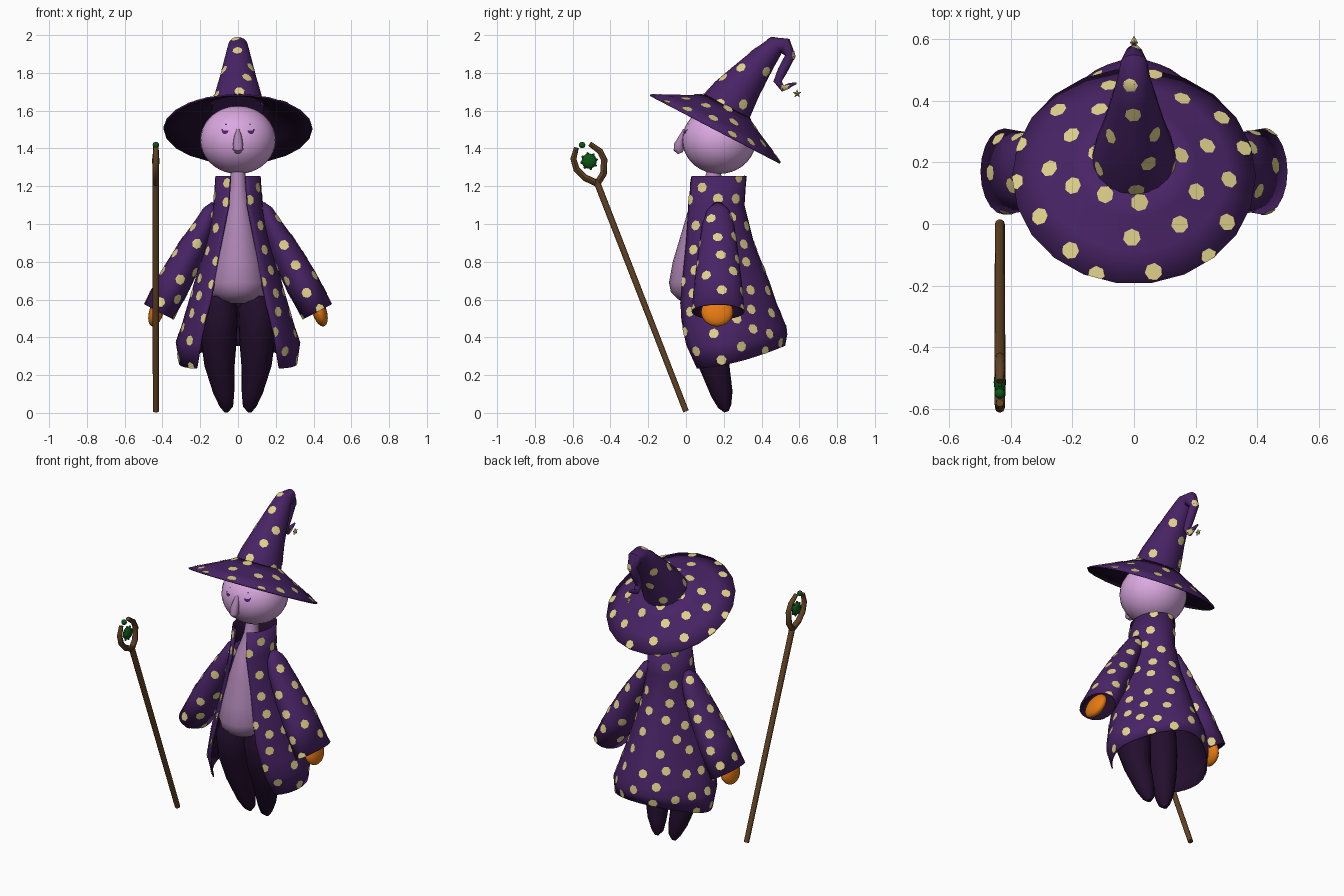
import bpy, bmesh, math, random
from mathutils import Vector, Matrix
from mathutils.bvhtree import BVHTree

if "Cube" in bpy.data.objects:
    bpy.data.objects.remove(bpy.data.objects["Cube"])

random.seed(4)
X, Y, Z = Vector((1, 0, 0)), Vector((0, 1, 0)), Vector((0, 0, 1))


def mat(name, r, g, b):
    m = bpy.data.materials.new(name)
    lin = lambda c: c / 255 / 12.92 if c < 10 else ((c / 255 + 0.055) / 1.055) ** 2.4
    m.diffuse_color = (lin(r), lin(g), lin(b), 1)
    m.use_nodes = True
    m.node_tree.nodes["Principled BSDF"].inputs["Base Color"].default_value = m.diffuse_color
    return m


PURPLE = mat("purple_cloth", 72, 35, 101)
CREAM = mat("cream", 225, 210, 140)
DARK = mat("dark_purple", 35, 14, 45)
PINK = mat("lilac_skin", 218, 168, 224)
MAUVE = mat("mauve", 172, 132, 178)
ORANGE = mat("orange", 230, 122, 18)
BROWN = mat("brown_wood", 97, 66, 36)
GREEN = mat("green", 12, 85, 22)


def finish(name, bm, *mats, angle=45):
    me = bpy.data.meshes.new(name)
    bm.to_mesh(me)
    bm.free()
    ob = bpy.data.objects.new(name, me)
    bpy.context.collection.objects.link(ob)
    for m in mats:
        me.materials.append(m)
    bpy.ops.object.select_all(action='DESELECT')
    ob.select_set(True)
    bpy.context.view_layer.objects.active = ob
    bpy.ops.object.shade_smooth_by_angle(angle=math.radians(angle))
    return ob


def grid(name, rows, *mats, closed=True, caps=True):
    """Skin a list of point rows."""
    bm = bmesh.new()
    vs = [[bm.verts.new(p) for p in r] for r in rows]
    n = len(vs[0])
    for a, b in zip(vs, vs[1:]):
        for j in range(n if closed else n - 1):
            k = (j + 1) % n
            bm.faces.new((a[j], a[k], b[k], b[j]))
    if caps:
        bm.faces.new(vs[0][::-1])
        bm.faces.new(vs[-1])
    return finish(name, bm, *mats)


def tube(name, pts, ref, *mats, sides=20, caps=True):
    """Elliptical tube; each point is x, y, z, radius along ref, other radius."""
    cs = [Vector(p[:3]) for p in pts]
    rows = []
    for i, p in enumerate(pts):
        t = (cs[min(i + 1, len(cs) - 1)] - cs[max(i - 1, 0)]).normalized()
        b = t.cross(ref).normalized()
        rows.append([cs[i] + ref * p[3] * math.cos(a) + b * p[-1] * math.sin(a)
                     for a in (2 * math.pi * j / sides for j in range(sides))])
    return grid(name, rows, *mats, caps=caps)


def ball(name, c, r, m, rot=0, seg=20):
    bm = bmesh.new()
    M = Matrix.Translation(c) @ Matrix.Rotation(rot, 4, 'Y') @ Matrix.Diagonal((*r, 1))
    bmesh.ops.create_uvsphere(bm, u_segments=seg, v_segments=seg * 2 // 3, radius=1, matrix=M)
    return finish(name, bm, m)


def tree(ob):
    return BVHTree.FromPolygons([v.co for v in ob.data.vertices],
                                [p.vertices for p in ob.data.polygons])


def patch(bm, bvh, c, n, outline, lift=0.003):
    """Thin painted patch wrapped on a surface."""
    u = Z.cross(n).normalized()
    v = n.cross(u)

    def snap(p):
        loc, nor, _, _ = bvh.find_nearest(p)
        return bm.verts.new(loc + nor * lift)
    mid = snap(c)
    vs = [snap(c + u * a + v * b) for a, b in outline]
    for j in range(len(vs)):
        bm.faces.new((mid, vs[j], vs[(j + 1) % len(vs)]))


def circle(r, n, a0=0.0, a1=2 * math.pi):
    return [(r * math.cos(a0 + (a1 - a0) * j / n), r * math.sin(a0 + (a1 - a0) * j / n))
            for j in range(n)]


def spots(ob, gap=0.098, r=0.028):
    """Evenly scattered cream dots."""
    bvh, me, kept, bm = tree(ob), ob.data, [], bmesh.new()
    polys = [p for p in me.polygons if len(p.vertices) == 4]
    for p in random.choices(polys, [p.area for p in polys], k=1800):
        a, b, c, d = [me.vertices[i].co for i in p.vertices]
        s = random.random()
        q = a.lerp(b, s).lerp(d.lerp(c, s), random.random())
        if all((q - k).length > gap for k in kept):
            kept.append(q)
            turn = random.random()
            patch(bm, bvh, q, p.normal, circle(r, 7, turn, turn + 2 * math.pi))
    finish(ob.name + "_spots", bm, CREAM)


def lining(ob):
    """Dark inner side of the cloth."""
    s = ob.modifiers.new("lining", 'SOLIDIFY')
    s.thickness, s.offset, s.material_offset = 0.008, -1, 1


# coat: open at the front, rows from hem to collar: z, rx, front, back, opening, back rise
coat_rows = []
for z, rx, yf, yb, ox, rise in [
        (0.235, 0.315, -0.02, 0.525, 0.22, 0.12), (0.36, 0.33, -0.06, 0.535, 0.20, 0.05),
        (0.46, 0.30, -0.08, 0.53, 0.18, 0), (0.58, 0.265, -0.08, 0.48, 0.15, 0),
        (0.70, 0.23, -0.06, 0.44, 0.125, 0), (0.90, 0.17, -0.03, 0.36, 0.09, 0),
        (1.10, 0.13, 0.0, 0.31, 0.05, 0), (1.255, 0.12, 0.02, 0.32, 0.04, 0)]:
    a0 = math.asin(ox / rx)
    yc, ry = (yf + yb) / 2, (yb - yf) / 2
    narrow = 0.25 * min(1, max(0, (1.1 - z) / 0.4))
    row = []
    for j in range(29):
        a = a0 + (2 * math.pi - 2 * a0) * j / 28
        f = max(0, math.cos(a0) - math.cos(a)) / (1 + math.cos(a0))
        row.append((rx * math.sin(a) * (1 - narrow * max(0, -math.cos(a))),
                    yc - ry * math.cos(a), z + rise * f ** 1.6))
    coat_rows.append(row)
coat = grid("coat", coat_rows, PURPLE, DARK, closed=False, caps=False)
spots(coat)
lining(coat)

# sleeves, hands and trouser legs
for s, side in ((1, "left"), (-1, "right")):
    sleeve = tube(side + "_sleeve", [(s * x, 0.17, z, a, b) for x, z, a, b in [
        (0.125, 1.11, 0.02, 0.015), (0.145, 1.07, 0.06, 0.04), (0.175, 1.0, 0.085, 0.054),
        (0.247, 0.86, 0.105, 0.078), (0.333, 0.70, 0.125, 0.09), (0.42, 0.535, 0.14, 0.088)]],
        Y, PURPLE, DARK, caps=False)
    spots(sleeve)
    lining(sleeve)
    ball(side + "_hand", (s * 0.432, 0.165, 0.535), (0.038, 0.085, 0.08), ORANGE, rot=-s * 0.3)
    tube(side + "_leg", [(s * x, y, z, a, b) for x, y, z, a, b in [
        (0.062, 0.215, 0.006, 0.012, 0.012), (0.062, 0.205, 0.035, 0.036, 0.036),
        (0.075, 0.19, 0.10, 0.055, 0.058), (0.098, 0.15, 0.25, 0.08, 0.08),
        (0.102, 0.12, 0.40, 0.096, 0.11), (0.10, 0.10, 0.55, 0.10, 0.12),
        (0.10, 0.10, 0.62, 0.07, 0.09)]], X, DARK)

# pear-shaped body with thin neck
tube("body", [(0, y, z, a, b) for y, z, a, b in [
    (0.13, 0.58, 0.07, 0.12), (0.13, 0.60, 0.125, 0.17), (0.13, 0.64, 0.16, 0.21),
    (0.13, 0.69, 0.17, 0.22), (0.13, 0.80, 0.145, 0.20), (0.13, 0.95, 0.115, 0.155),
    (0.13, 1.10, 0.07, 0.11), (0.14, 1.20, 0.045, 0.05), (0.15, 1.30, 0.035, 0.035)]],
    X, MAUVE, sides=24)

# head, nose, eyes and brow marks
head = ball("head", (0, 0.175, 1.445), (0.2, 0.195, 0.18), PINK, seg=28)
tube("nose", [(0, -0.005, 1.50, 0.008, 0.01), (0, -0.022, 1.465, 0.02, 0.014),
              (0, -0.038, 1.42, 0.027, 0.025), (0, -0.038, 1.395, 0.028, 0.028),
              (0, -0.03, 1.375, 0.014, 0.014)], X, MAUVE, sides=12)
face, bm = tree(head), bmesh.new()
for s in (1, -1):
    for x, z, shape in [(0.074, 1.50, circle(0.019, 8, math.pi, 2.14 * math.pi)),
                        (0.098, 1.507, circle(0.006, 5)), (0.075, 1.545, circle(0.005, 5))]:
        c, n, _, _ = face.find_nearest(Vector((s * x, -0.02, z)))
        patch(bm, face, c, n, shape)
finish("eyes", bm, PURPLE)

# hat: tilted conical brim and bent cone with a curled tip
brim = tube("hat_brim", [(0, 0.155, 1.505, 0.395), (0, 0.178, 1.549, 0.30),
                         (0, 0.2, 1.592, 0.20), (0, 0.22, 1.63, 0.125)],
            X, PURPLE, DARK, sides=22, caps=False)
spots(brim, 0.112, 0.029)
lining(brim)
cone = tube("hat_cone", [(0, y, z, r) for y, z, r in [
    (0.21, 1.61, 0.138), (0.255, 1.68, 0.125), (0.32, 1.765, 0.10), (0.415, 1.88, 0.07),
    (0.478, 1.945, 0.052), (0.522, 1.945, 0.044), (0.552, 1.89, 0.028), (0.51, 1.81, 0.026),
    (0.485, 1.755, 0.022), (0.512, 1.718, 0.017), (0.55, 1.735, 0.012), (0.585, 1.745, 0.005)]],
    X, PURPLE)
spots(cone, 0.11, 0.028)

# small star hanging from the tip
bm = bmesh.new()
c = Vector((0, 0.588, 1.69))
ring = [bm.verts.new(c + Matrix.Rotation(math.pi * j / 5, 3, 'X') @ Z * (0.01 if j % 2 else 0.024))
        for j in range(10)]
for s in (1, -1):
    apex = bm.verts.new(c + X * s * 0.013)
    for j in range(10):
        pair = (ring[j], ring[(j + 1) % 10])
        bm.faces.new((apex, *pair[::s]))
finish("hat_star", bm, CREAM, angle=10)

# staff with two curved prongs
SX = -0.435
tube("staff", [(SX, 0.0, 0.008, 0.016), (SX, -0.475, 1.23, 0.018)], X, BROWN, sides=10)
prongs = {"front": [(-0.47, 1.215), (-0.535, 1.245), (-0.58, 1.29), (-0.596, 1.345), (-0.58, 1.405)],
          "back": [(-0.47, 1.215), (-0.437, 1.265), (-0.433, 1.34), (-0.455, 1.385), (-0.51, 1.425)]}
for name, path in prongs.items():
    tube(name + "_prong", [(SX, y, z, r) for (y, z), r in zip(path, (0.018, 0.018, 0.017, 0.016, 0.013))],
         X, BROWN, sides=8)

# green orb with little bumps and a loose bead
orb = Vector((SX, -0.513, 1.333))
ball("orb", orb, (0.02, 0.04, 0.04), GREEN, seg=16)
for j in range(8):
    d = Matrix.Rotation(math.pi * j / 4 + 0.2, 3, 'X') @ Z
    ball("orb_bump", orb + d * 0.041, (0.007,) * 3, GREEN, seg=8)
ball("loose_bead", (SX, -0.55, 1.418), (0.017,) * 3, GREEN, seg=12)
